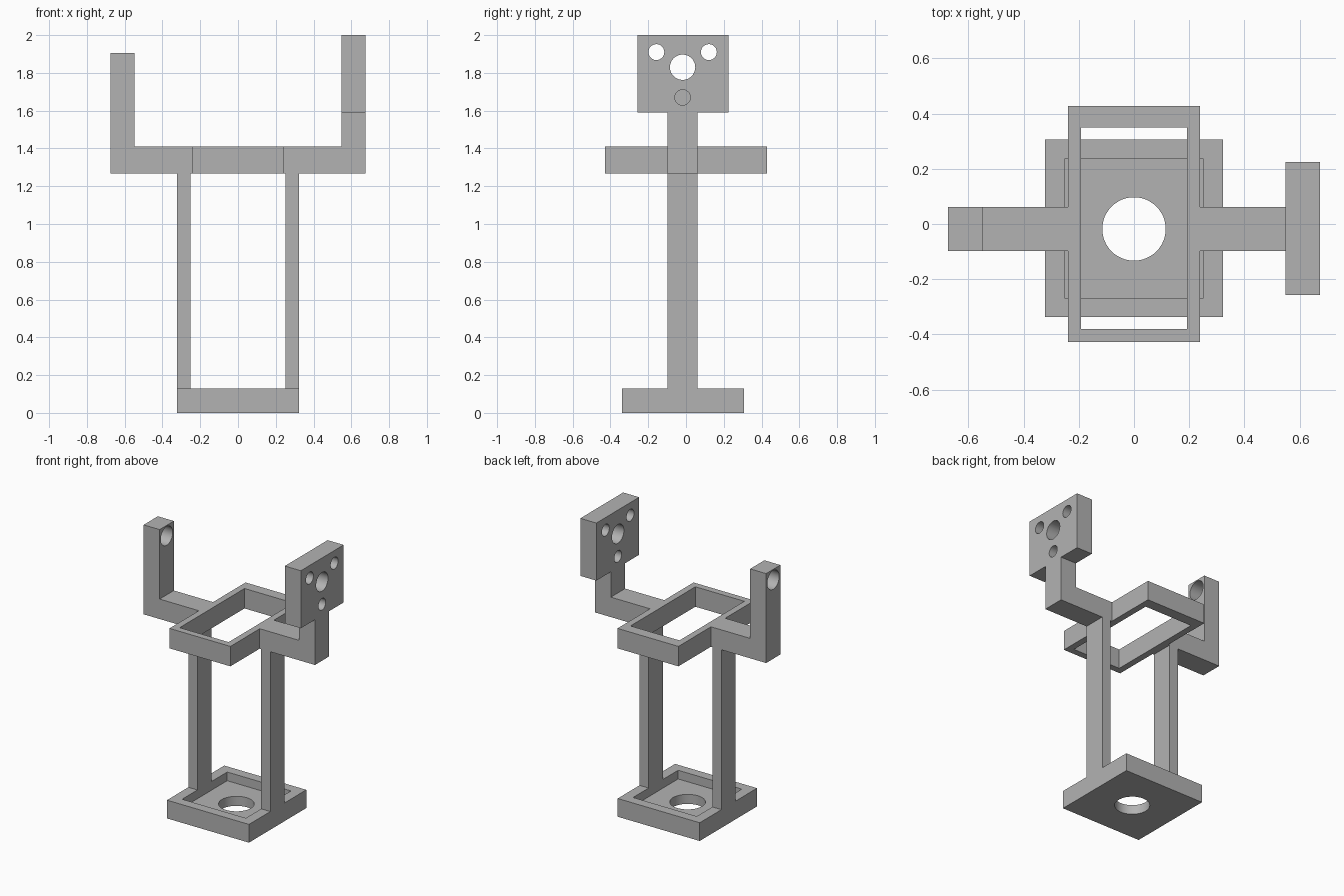
import bpy
import bmesh
from math import radians
from mathutils import Matrix, Vector

old = bpy.data.objects.get("Cube")
if old:
    bpy.data.objects.remove(old, do_unlink=True)

grey = bpy.data.materials.new("plain grey")
grey.use_nodes = True
grey.diffuse_color = (0.45, 0.45, 0.45, 1)
grey.node_tree.nodes["Principled BSDF"].inputs["Base Color"].default_value = (0.45, 0.45, 0.45, 1)

MID_Y = -0.018            # centre line of posts, arms and holes
ARM_Y = (-0.098, 0.062)   # depth range of posts and arms


def finish(name, bm):
    bmesh.ops.recalc_face_normals(bm, faces=bm.faces)
    mesh = bpy.data.meshes.new(name)
    bm.to_mesh(mesh)
    bm.free()
    mesh.materials.append(grey)
    obj = bpy.data.objects.new(name, mesh)
    bpy.context.collection.objects.link(obj)
    return obj


def box(name, x, y, z):
    bm = bmesh.new()
    bmesh.ops.create_cube(bm, size=1)
    lo, hi = Vector((x[0], y[0], z[0])), Vector((x[1], y[1], z[1]))
    bmesh.ops.scale(bm, vec=hi - lo, verts=bm.verts)
    bmesh.ops.translate(bm, vec=(lo + hi) / 2, verts=bm.verts)
    return finish(name, bm)


def cylinder(name, centre, radius, depth, along_x=False):
    bm = bmesh.new()
    turn = Matrix.Rotation(radians(90), 4, 'Y') if along_x else Matrix()
    bmesh.ops.create_cone(bm, cap_ends=True, segments=48, radius1=radius, radius2=radius,
                          depth=depth, matrix=Matrix.Translation(centre) @ turn)
    return finish(name, bm)


def cut(obj, cutters):
    for cutter in cutters:
        cutter.hide_render = True
        mod = obj.modifiers.new("cut", 'BOOLEAN')
        mod.operation = 'DIFFERENCE'
        mod.solver = 'EXACT'
        mod.object = cutter
        bpy.ops.object.select_all(action='DESELECT')
        bpy.context.view_layer.objects.active = obj
        obj.select_set(True)
        bpy.ops.object.modifier_apply(modifier=mod.name)
        bpy.data.objects.remove(cutter, do_unlink=True)
    bpy.ops.object.shade_smooth_by_angle(angle=radians(30))


def side_support(name, side, top):
    """Post, horizontal arm and upright as one extruded outline."""
    outline = [(0.251, 0.13), (0.323, 0.13), (0.323, 1.268), (0.675, 1.268), (0.675, top),
               (0.549, top), (0.549, 1.41), (0.24, 1.41), (0.24, 1.268), (0.251, 1.268)]
    bm = bmesh.new()
    face = bm.faces.new([bm.verts.new((side * x, ARM_Y[0], z)) for x, z in outline])
    grown = bmesh.ops.extrude_face_region(bm, geom=[face])
    moved = [v for v in grown["geom"] if isinstance(v, bmesh.types.BMVert)]
    bmesh.ops.translate(bm, vec=(0, ARM_Y[1] - ARM_Y[0], 0), verts=moved)
    return finish(name, bm)


# Base tray with a shallow recess and a round hole
base = box("base_tray", (-0.323, 0.323), (-0.338, 0.307), (0, 0.13))
cut(base, [box("recess_cutter", (-0.251, 0.251), (-0.27, 0.237), (0.068, 0.3)),
           cylinder("base_hole_cutter", (0, MID_Y, 0), 0.115, 1)])

# Open rectangular frame, thicker at the back
frame = box("top_frame", (-0.24, 0.24), (-0.428, 0.428), (1.268, 1.41))
cut(frame, [box("frame_cutter", (-0.193, 0.193), (-0.381, 0.349), (1, 2))])

# Side supports
side_support("left_support", 1, 1.59)
right = side_support("right_support", -1, 1.905)
cut(right, [cylinder("pivot_cutter", (-0.61, MID_Y, 1.83), 0.067, 0.4, True)])

# Mounting plate with four holes
plate = box("mounting_plate", (0.549, 0.675), (-0.257, 0.225), (1.59, 2))
holes = [(-0.157, 1.91, 0.042), (0.121, 1.91, 0.042), (MID_Y, 1.83, 0.067), (MID_Y, 1.67, 0.041)]
cut(plate, [cylinder("plate_hole_cutter", (0.61, y, z), r, 0.4, True) for y, z, r in holes])
